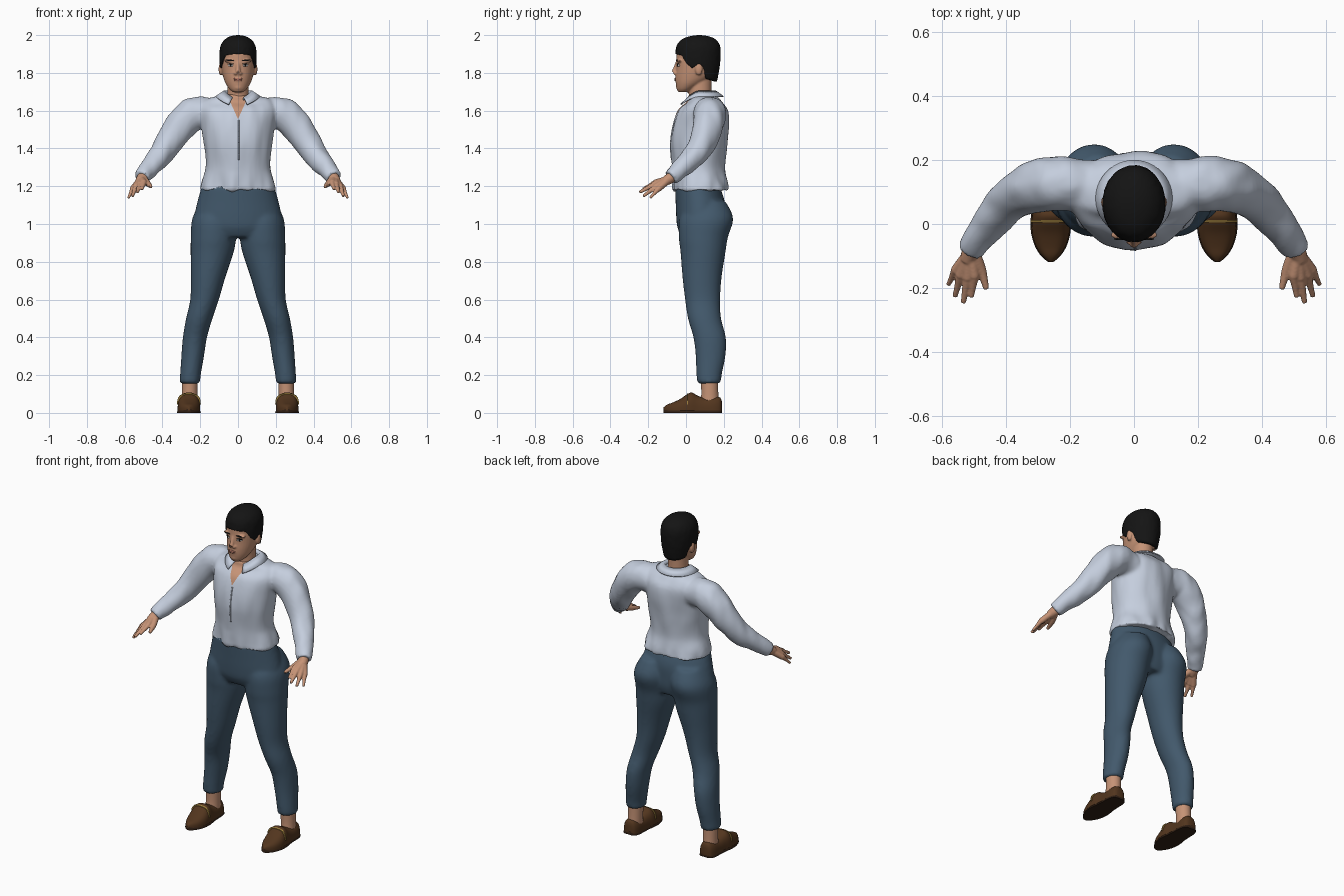
import bpy, bmesh, math
from mathutils import Vector, Matrix, noise
from mathutils.bvhtree import BVHTree

cube = bpy.data.objects.get("Cube")
if cube:
    bpy.data.objects.remove(cube, do_unlink=True)


def material(name, rgb, rough=0.7):
    m = bpy.data.materials.new(name)
    m.use_nodes = True
    m.diffuse_color = (*rgb, 1)
    bsdf = m.node_tree.nodes["Principled BSDF"]
    bsdf.inputs["Base Color"].default_value = (*rgb, 1)
    bsdf.inputs["Roughness"].default_value = rough
    return m


SKIN = material("skin", (.56, .29, .18))
SHIRT = material("pale blue cloth", (.56, .62, .73))
PANTS = material("slate blue cloth", (.055, .1, .15))
HAIR = material("black hair", (.007, .007, .007))
SHOE = material("brown leather", (.085, .036, .013))
SOLE = material("dark sole", (.03, .014, .007))
GOLD = material("gold trim", (.35, .22, .05))
LIPS = material("lips", (.42, .17, .12))
WHITE = material("eye white", (.65, .62, .6))


# ---- helpers ----
def spline(rows, k=5):
    """Smooth in-between rows for a table of tuples."""
    out = []
    for i in range(len(rows) - 1):
        p = [rows[max(0, min(len(rows) - 1, i + d))] for d in (-1, 0, 1, 2)]
        for s in range(k):
            t = s / k
            out.append(tuple(.5 * (2 * b + (c - a) * t + (2 * a - 5 * b + 4 * c - d) * t * t
                                   + (3 * b - a - 3 * c + d) * t ** 3) for a, b, c, d in zip(*p)))
    return out + [tuple(rows[-1])]


def skin_rings(bm, rings, caps=True):
    vs = [[bm.verts.new(p) for p in r] for r in rings]
    n = len(vs[0])
    for a, b in zip(vs, vs[1:]):
        for i in range(n):
            bm.faces.new((a[i], a[(i + 1) % n], b[(i + 1) % n], b[i]))
    if caps:
        bm.faces.new(vs[0][::-1])
        bm.faces.new(vs[-1])


def column(bm, rows, side=1, n=36):
    """Stacked ellipses: z, centre x, centre y, half width, half depth."""
    rings = []
    for z, cx, cy, rx, ry in spline(rows):
        ang = [math.tau * i / n for i in range(n)]
        rings.append([(side * cx + rx * math.cos(a), cy + ry * math.sin(a), z) for a in ang])
    skin_rings(bm, rings)


def tube(bm, rows, side=1, n=16):
    """Round tube through points: x, y, z, radius."""
    pts = spline(rows)
    rings = []
    for i, (x, y, z, r) in enumerate(pts):
        t = Vector(pts[min(i + 1, len(pts) - 1)][:3]) - Vector(pts[max(i - 1, 0)][:3])
        u = t.cross((0, 0, 1)).normalized()
        v = t.cross(u).normalized()
        ring = [Vector((x, y, z)) + r * (math.cos(a) * u + math.sin(a) * v)
                for a in (math.tau * k / n for k in range(n))]
        rings.append([(side * p.x, p.y, p.z) for p in ring])
    skin_rings(bm, rings)


def blob(bm, centre, size):
    mat = Matrix.Translation(centre) @ Matrix.Diagonal((*size, 1))
    bmesh.ops.create_uvsphere(bm, u_segments=20, v_segments=12, radius=1, matrix=mat)


def finish(bm, name, mats, voxel=0, smooth=4, angle=180):
    bmesh.ops.recalc_face_normals(bm, faces=bm.faces)
    me = bpy.data.meshes.new(name)
    bm.to_mesh(me)
    bm.free()
    ob = bpy.data.objects.new(name, me)
    bpy.context.collection.objects.link(ob)
    if voxel:  # fuse the overlapping volumes into one skin
        mod = ob.modifiers.new("fuse", 'REMESH')
        mod.mode, mod.voxel_size = 'VOXEL', voxel
        mod = ob.modifiers.new("relax", 'SMOOTH')
        mod.factor, mod.iterations = .5, smooth
        dg = bpy.context.evaluated_depsgraph_get()
        fused = bpy.data.meshes.new_from_object(ob.evaluated_get(dg))
        ob.modifiers.clear()
        ob.data = fused
    ob.data.materials.clear()
    for m in mats:
        ob.data.materials.append(m)
    ob.data.shade_smooth()
    if angle < 180:
        ob.data.set_sharp_from_angle(angle=math.radians(angle))
    return ob


def front_finder(ob):
    tree = BVHTree.FromPolygons([v.co for v in ob.data.vertices],
                                [tuple(p.vertices) for p in ob.data.polygons])
    return lambda x, z: tree.ray_cast(Vector((x, -1, z)), Vector((0, 1, 0)))[:2]


# ---- trousers ----
bm = bmesh.new()
column(bm, [(1.2, 0, .06, .192, .118), (1.12, 0, .075, .215, .13), (1.04, 0, .078, .232, .13),
            (.98, 0, .08, .238, .125), (.93, 0, .085, .22, .105)])
for s in (-1, 1):
    column(bm, [(1.12, .11, .115, .085, .095), (1.03, .124, .108, .118, .142),
                (.93, .13, .092, .12, .13), (.85, .137, .09, .114, .119),
                (.72, .158, .085, .092, .104), (.6, .177, .088, .076, .093),
                (.5, .205, .098, .07, .088), (.4, .228, .125, .064, .086),
                (.3, .24, .13, .06, .079), (.2, .252, .122, .055, .067),
                (.155, .255, .122, .055, .063)], s)
finish(bm, "trousers", [PANTS], .011, 5)

# ---- shirt: torso and sleeves, with soft folds ----
bm = bmesh.new()
column(bm, [(1.18, 0, .08, .208, .15), (1.22, 0, .078, .195, .145), (1.3, 0, .068, .172, .138),
            (1.42, 0, .068, .18, .15), (1.52, 0, .078, .192, .15), (1.6, 0, .09, .21, .132),
            (1.645, 0, .1, .2, .095), (1.67, 0, .092, .14, .082), (1.685, 0, .088, .08, .07)])
for s in (-1, 1):
    tube(bm, [(.13, .12, 1.575, .08), (.215, .125, 1.588, .086), (.28, .122, 1.548, .086),
              (.345, .1, 1.465, .076), (.4, .06, 1.38, .066), (.455, -.005, 1.312, .055),
              (.508, -.082, 1.245, .042)], s, 24)
shirt = finish(bm, "shirt", [SHIRT, SKIN], .01, 4)
normals = [v.normal.copy() for v in shirt.data.vertices]
for v, nrm in zip(shirt.data.vertices, normals):
    x, y, z = v.co
    hem = max(0, 1 - (z - 1.18) / .1) if abs(x) < .26 else 0
    fold = noise.noise(Vector((x * 16, y * 16, z * 5)))
    v.co += nrm * fold * (.007 + .012 * min(hem, 1))
# open neckline
SLOPE, VEE = .45, 1.555
bm = bmesh.new()
bm.from_mesh(shirt.data)
for s in (-1, 1):
    bmesh.ops.bisect_plane(bm, geom=bm.verts[:] + bm.edges[:] + bm.faces[:],
                           plane_co=(0, 0, VEE), plane_no=(s, 0, -SLOPE))
for f in bm.faces:
    c = f.calc_center_median()
    f.material_index = int(c.y < .06 and abs(c.x) < SLOPE * (c.z - VEE))
bm.to_mesh(shirt.data)
bm.free()

# ---- collar and button placket ----
bm = bmesh.new()
rows = [[], [], []]
for i in range(41):
    a = math.radians(24 + 312 * i / 40)
    f = max(0, math.cos(a)) ** 2
    for row, rx, ry, z in ((0, .066, .07, 1.675 - .04 * f), (1, .074, .078, 1.704 - .042 * f),
                           (2, .118, .118, 1.674 - .05 * f)):
        rows[row].append(bm.verts.new((rx * math.sin(a), .08 - ry * math.cos(a), z)))
for a, b in zip(rows, rows[1:]):
    for i in range(40):
        bm.faces.new((a[i], a[i + 1], b[i + 1], b[i]))
collar = finish(bm, "collar", [SHIRT])
mod = collar.modifiers.new("thickness", 'SOLIDIFY')
mod.thickness, mod.offset = .007, 0

on_shirt = front_finder(shirt)
bm = bmesh.new()
line = [on_shirt(.004, 1.55 - .03 * i)[0] for i in range(8)]
for a, b in zip(line, line[1:]):
    tube(bm, [(*a, .0035), (*b, .0035)], 1, 8)
finish(bm, "placket", [SHIRT])

# ---- head, ears, nose and neck ----
bm = bmesh.new()
column(bm, [(1.698, 0, -.012, .026, .028), (1.715, 0, -.002, .046, .046),
            (1.745, 0, .022, .066, .076), (1.78, 0, .044, .079, .1), (1.82, 0, .055, .087, .108),
            (1.87, 0, .06, .091, .112), (1.92, 0, .062, .088, .108), (1.96, 0, .065, .066, .08),
            (1.98, 0, .065, .03, .04)])
column(bm, [(1.6, 0, .085, .066, .066), (1.68, 0, .075, .057, .06), (1.8, 0, .075, .056, .062)])
tube(bm, [(0, -.045, 1.86, .009), (0, -.056, 1.825, .011), (0, -.064, 1.802, .014)])
blob(bm, (0, -.03, 1.724), (.028, .023, .02))
blob(bm, (0, -.042, 1.765), (.028, .018, .016))
for s in (-1, 1):
    blob(bm, (s * .012, -.055, 1.797), (.011, .012, .009))
    blob(bm, (s * .04, -.034, 1.864), (.034, .015, .009))
    blob(bm, (s * .091, .068, 1.82), (.012, .02, .034))
head = finish(bm, "head", [SKIN], .005, 3)

# ---- face details, thin plates laid on the skin ----
on_face = front_finder(head)


def plate(name, x, z, w, h, mat, tilt=0, lift=0):
    loc, nrm = on_face(x, z)
    bm = bmesh.new()
    frame = (Matrix.Translation(loc + nrm * lift) @ nrm.to_track_quat('Z', 'Y').to_matrix().to_4x4()
             @ Matrix.Rotation(tilt, 4, 'Z') @ Matrix.Diagonal((w, h, .0035, 1)))
    bmesh.ops.create_uvsphere(bm, u_segments=20, v_segments=10, radius=1, matrix=frame)
    finish(bm, name, [mat])


for s, side in ((-1, "right"), (1, "left")):
    plate(side + "_eye", s * .039, 1.84, .016, .0065, WHITE)
    plate(side + "_iris", s * .038, 1.84, .0062, .0062, HAIR, 0, .0012)
    plate(side + "_lashes", s * .039, 1.847, .018, .0028, HAIR, -s * .1, .001)
    plate(side + "_eyebrow", s * .041, 1.866, .022, .0042, HAIR, s * .08, .0005)
plate("upper_lip", 0, 1.769, .025, .005, LIPS)
plate("lower_lip", 0, 1.761, .021, .0055, LIPS)

# ---- short hair with a shaped hairline ----
HAIRLINE = [(-1, 1.755), (-.45, 1.77), (-.3, 1.83), (0, 1.845), (.25, 1.825), (.5, 1.85),
            (.72, 1.893), (1, 1.9)]
CAP = spline([(1.74, .06, .08, .1), (1.79, .061, .088, .11), (1.85, .062, .097, .118),
              (1.92, .064, .097, .119), (1.96, .066, .084, .106), (1.984, .068, .06, .078),
              (1.996, .07, .032, .04), (2.0, .07, .004, .005)], 8)


def lookup(table, v):
    for a, b in zip(table, table[1:]):
        if v <= b[0]:
            t = max(0, (v - a[0]) / (b[0] - a[0]))
            return [p + (q - p) * t for p, q in zip(a, b)]
    return table[-1]


bm = bmesh.new()
rings = []
for j in range(-1, 29):
    ring = []
    for i in range(72):
        a = math.tau * i / 72
        low = lookup(HAIRLINE, math.cos(a))[1]
        z = low + (2 - low) * math.sin(max(j, 0) / 28 * math.pi / 2)
        _, cy, rx, ry = lookup(CAP, z)
        k = .85 if j < 0 else 1 + .02 * noise.noise(Vector((math.sin(a) * 9, math.cos(a) * 9, z * 45)))
        ring.append((k * rx * math.sin(a), cy - k * ry * math.cos(a), z))
    rings.append(ring)
skin_rings(bm, rings)
finish(bm, "hair", [HAIR])

# ---- hands: palm strands and fingers fused together ----
FINGERS = [((.498, -.165, 1.218), (.508, -.228, 1.185), .0105),
           ((.52, -.17, 1.208), (.533, -.246, 1.168), .011),
           ((.542, -.162, 1.196), (.559, -.226, 1.147), .0105),
           ((.558, -.147, 1.185), (.58, -.19, 1.138), .0095)]
for s, side in ((-1, "right"), (1, "left")):
    bm = bmesh.new()
    tube(bm, [(.485, -.05, 1.272, .03), (.508, -.085, 1.242, .029), (.52, -.115, 1.225, .024)], s)
    for knuckle, tip, r in FINGERS:
        tube(bm, [(.512, -.09, 1.238, .02), (*knuckle, .0165)], s)
        tube(bm, [(*knuckle, .0145), (*[(p + q) / 2 for p, q in zip(knuckle, tip)], r),
                  (*tip, r * .75)], s)
    tube(bm, [(.5, -.09, 1.238, .02), (.478, -.14, 1.215, .016), (.468, -.175, 1.205, .012),
              (.461, -.203, 1.198, .009)], s)
    finish(bm, side + "_hand", [SKIN], .004, 2)

# ---- ankles and loafers ----
LAST = [(-.118, .006, .03), (-.1, .027, .044), (-.07, .046, .055), (-.03, .058, .074),
        (.005, .06, .098), (.03, .058, .108), (.06, .053, .092), (.1, .05, .08),
        (.15, .048, .086), (.18, .038, .082), (.19, .022, .06)]


def shoe_part(name, mat, s, rows, n=20):
    bm = bmesh.new()
    rings = []
    for y, w, bottom, top in rows:
        ring = []
        for i in range(n + 1):
            c, d = math.cos(math.pi * i / n), math.sin(math.pi * i / n)
            ring.append((s * .26 + w * math.copysign(abs(c) ** .75, c), y,
                         bottom + (top - bottom) * max(d, 0) ** .75))
        rings.append(ring)
    skin_rings(bm, rings)
    finish(bm, name, [mat], angle=55)


last = spline(LAST, 4)
for s, side in ((-1, "right"), (1, "left")):
    shoe_part(side + "_shoe", SHOE, s, [(y, w, .012, h) for y, w, h in last])
    shoe_part(side + "_sole", SOLE, s, [(y, w + .003, 0, .024) for y, w, h in last])
    strap = [(y, w + .003, .045, h + .003) for y, w, h in last if 0 < y < .02]
    shoe_part(side + "_strap", GOLD, s, strap[:2])
    bm = bmesh.new()
    column(bm, [(.05, .257, .125, .041, .05), (.1, .256, .126, .041, .045),
                (.19, .254, .124, .042, .046)], s)
    finish(bm, side + "_ankle", [SKIN])
